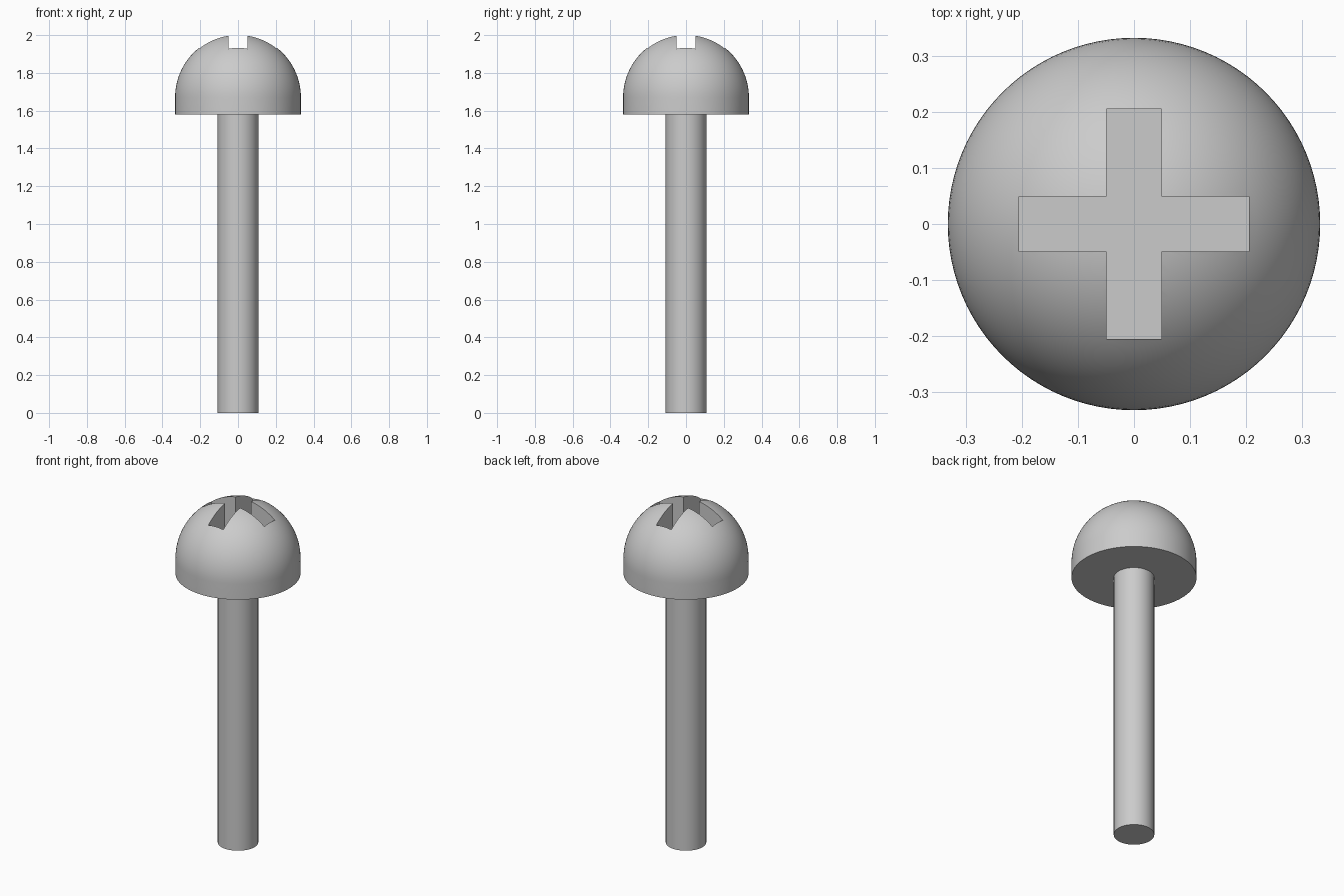
import bpy, bmesh, math

cube = bpy.data.objects.get("Cube")
if cube:
    bpy.data.objects.remove(cube, do_unlink=True)

# Main sizes
HEAD_R, SHAFT_R = 0.333, 0.108
HEAD_BASE, DOME_START = 1.58, 1.671
SLOT_HALF_WIDTH, SLOT_HALF_LENGTH, SLOT_FLOOR = 0.049, 0.206, 1.79

steel = bpy.data.materials.new("grey_steel")
steel.use_nodes = True
colour = (0.6, 0.6, 0.6, 1)
steel.diffuse_color = colour
steel.node_tree.nodes["Principled BSDF"].inputs["Base Color"].default_value = colour


def make_object(name, bm):
    bmesh.ops.recalc_face_normals(bm, faces=bm.faces)
    mesh = bpy.data.meshes.new(name)
    bm.to_mesh(mesh)
    bm.free()
    mesh.materials.append(steel)
    obj = bpy.data.objects.new(name, mesh)
    bpy.context.collection.objects.link(obj)
    return obj


def lathe(name, profile, sides=96):
    """Spin a list of (radius, height) points around the z axis."""
    bm = bmesh.new()
    verts = [bm.verts.new((r, 0, z)) for r, z in profile]
    edges = [bm.edges.new(pair) for pair in zip(verts, verts[1:])]
    bmesh.ops.spin(bm, geom=verts + edges, axis=(0, 0, 1), cent=(0, 0, 0),
                   angle=math.tau, steps=sides, use_duplicate=False)
    bmesh.ops.remove_doubles(bm, verts=bm.verts, dist=1e-5)
    return make_object(name, bm)


def smooth(obj):
    bpy.ops.object.select_all(action="DESELECT")
    obj.select_set(True)
    bpy.context.view_layer.objects.active = obj
    bpy.ops.object.shade_smooth_by_angle(angle=math.radians(30))


# Shaft: plain cylinder, flush with the underside of the head
shaft = lathe("shaft", [(0, 0), (SHAFT_R, 0), (SHAFT_R, HEAD_BASE), (0, HEAD_BASE)], 64)
smooth(shaft)

# Head: short straight rim under a hemispherical dome
rings = 24
dome = [(HEAD_R * math.cos(a), DOME_START + HEAD_R * math.sin(a))
        for a in (i / rings * math.pi / 2 for i in range(rings))]
head = lathe("head", [(0, HEAD_BASE), (HEAD_R, HEAD_BASE)] + dome
             + [(0, DOME_START + HEAD_R)])

# Cross-shaped driver recess, cut as one extruded outline
bm = bmesh.new()
w, l = SLOT_HALF_WIDTH, SLOT_HALF_LENGTH
outline = []
for turn in range(4):
    c, s = round(math.cos(turn * math.pi / 2)), round(math.sin(turn * math.pi / 2))
    outline += [(x * c - y * s, x * s + y * c) for x, y in ((l, -w), (l, w), (w, w))]
face = bm.faces.new([bm.verts.new((x, y, SLOT_FLOOR)) for x, y in outline])
top = bmesh.ops.extrude_face_region(bm, geom=[face], use_keep_orig=True)
bmesh.ops.translate(bm, vec=(0, 0, 0.4),
                    verts=[v for v in top["geom"] if isinstance(v, bmesh.types.BMVert)])
cutter = make_object("recess_cutter", bm)
cutter.hide_render = True

cut = head.modifiers.new("recess", "BOOLEAN")
cut.operation, cut.solver, cut.object = "DIFFERENCE", "EXACT", cutter
bpy.ops.object.select_all(action="DESELECT")
head.select_set(True)
bpy.context.view_layer.objects.active = head
bpy.ops.object.modifier_apply(modifier=cut.name)
bpy.data.objects.remove(cutter, do_unlink=True)
smooth(head)
